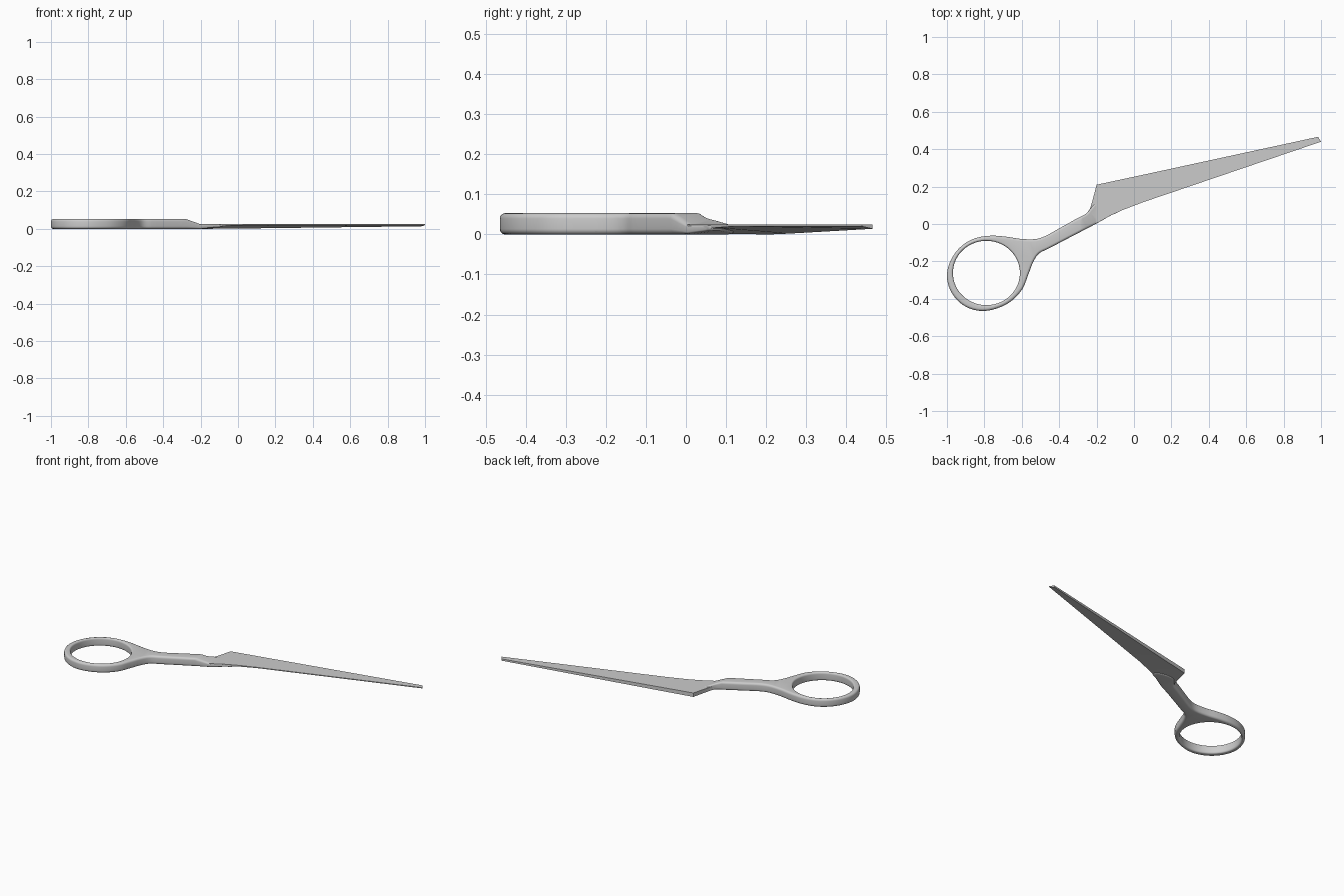
import bpy, bmesh, math
from mathutils import Vector

if "Cube" in bpy.data.objects:
    bpy.data.objects.remove(bpy.data.objects["Cube"])

H = 0.053            # handle thickness
BLADE_TOP = 0.025


def finish(bm, name, angle):
    bmesh.ops.recalc_face_normals(bm, faces=bm.faces)
    me = bpy.data.meshes.new(name)
    bm.to_mesh(me)
    bm.free()
    ob = bpy.data.objects.new(name, me)
    bpy.context.collection.objects.link(ob)
    bpy.ops.object.select_all(action='DESELECT')
    ob.select_set(True)
    bpy.context.view_layer.objects.active = ob
    bpy.ops.object.shade_smooth_by_angle(angle=math.radians(angle))
    return ob


def smooth_loop(points, steps=5):
    """Closed Catmull-Rom curve with chord-scaled tangents."""
    p = [Vector(q) for q in points]
    n, out = len(p), []
    tan = [(p[(i + 1) % n] - p[i - 1]).normalized() for i in range(n)]
    for i in range(n):
        a, b = p[i], p[(i + 1) % n]
        d = (b - a).length
        m0, m1 = tan[i] * d, tan[(i + 1) % n] * d
        for k in range(steps):
            t = k / steps
            out.append(a * (2*t**3 - 3*t*t + 1) + m0 * (t**3 - 2*t*t + t)
                       + b * (3*t*t - 2*t**3) + m1 * (t**3 - t*t))
    return out


def rounded_wall(bm, loop, side, rx, rz, seg=5):
    """Wall with rounded rims along a loop; returns the two rim edge lists."""
    n = len(loop)
    normals = []
    for i in range(n):
        t = (loop[(i + 1) % n] - loop[i - 1]).normalized()
        normals.append(Vector((-t.y, t.x)) * side)
    angs = [math.pi / 2 * k / seg for k in range(seg + 1)]
    prof = [(rx * (1 - math.sin(a)), rz * (1 - math.cos(a))) for a in angs]
    prof += [(i, H - z) for i, z in reversed(prof)]
    rows = [[bm.verts.new((*(c + m * i), z)) for c, m in zip(loop, normals)]
            for i, z in prof]
    for r0, r1 in zip(rows, rows[1:]):
        for j in range(n):
            k = (j + 1) % n
            bm.faces.new((r0[j], r0[k], r1[k], r1[j]))
    return [[bm.edges.get((r[j], r[(j + 1) % n])) for j in range(n)]
            for r in (rows[0], rows[-1])]


# Handle: finger ring and shank, counter-clockwise outline plus round hole
outline = [(-0.81, -0.465), (-0.735, -0.452), (-0.66, -0.415), (-0.598, -0.35),
           (-0.565, -0.27), (-0.537, -0.20), (-0.508, -0.158), (-0.46, -0.133),
           (-0.33, -0.065), (-0.198, 0.004), (-0.12, 0.048), (-0.085, 0.067),
           (-0.10, 0.10), (-0.19, 0.12), (-0.228, 0.088), (-0.255, 0.056),
           (-0.30, 0.032), (-0.39, -0.018), (-0.48, -0.067), (-0.53, -0.081),
           (-0.61, -0.079), (-0.69, -0.067), (-0.775, -0.063), (-0.86, -0.08),
           (-0.93, -0.125), (-0.98, -0.195), (-1.0, -0.275), (-0.984, -0.35),
           (-0.94, -0.412), (-0.88, -0.451)]
hole = [Vector((-0.789 + 0.179 * math.cos(a), -0.262 + 0.172 * math.sin(a)))
        for a in (2 * math.pi * i / 72 for i in range(72))]
bm = bmesh.new()
outer = rounded_wall(bm, smooth_loop(outline), 1, 0.013, 0.014)
inner = rounded_wall(bm, hole, -1, 0.009, 0.012)
for eo, ei in zip(outer, inner):
    bmesh.ops.triangle_fill(bm, use_beauty=True, edges=eo + ei)

# Slope the shank down to the blade thickness
for x in (-0.55, -0.28, -0.2):
    bmesh.ops.bisect_plane(bm, geom=bm.verts[:] + bm.edges[:] + bm.faces[:],
                           plane_co=(x, 0, 0), plane_no=(1, 0, 0))
for v in bm.verts:
    f = min(max((v.co.x + 0.28) / 0.08, 0), 1)
    top = H + (BLADE_TOP - 0.0005 - H) * f
    low = 0.010 * min(max((v.co.x + 0.2) / 0.12, 0), 1)
    v.co.z = low + v.co.z / H * (top - low)
finish(bm, "handle", 40)

# Blade: wedge lofted through stations (spine xy, edge xy, spine z, edge z)
stations = [((-0.245, 0.068), (-0.225, 0.0), 0.004, 0.008),
            ((-0.235, 0.082), (-0.198, 0.005), 0.002, 0.010),
            ((-0.222, 0.125), (-0.13, 0.043), 0.001, 0.013),
            ((-0.200, 0.210), (-0.06, 0.075), 0.000, 0.017),
            ((0.02, 0.257), (0.05, 0.117), 0.002, 0.020),
            ((0.984, 0.466), (1.0, 0.440), 0.014, 0.020)]
bm = bmesh.new()
rows = [[bm.verts.new((*s, BLADE_TOP)), bm.verts.new((*e, BLADE_TOP)),
         bm.verts.new((*e, ze)), bm.verts.new((*s, zs))]
        for s, e, zs, ze in stations]
for r0, r1 in zip(rows, rows[1:]):
    for j in range(4):
        k = (j + 1) % 4
        bm.faces.new((r0[j], r0[k], r1[k], r1[j]))
bm.faces.new(rows[0])
bm.faces.new(rows[-1])
finish(bm, "blade", 20)
